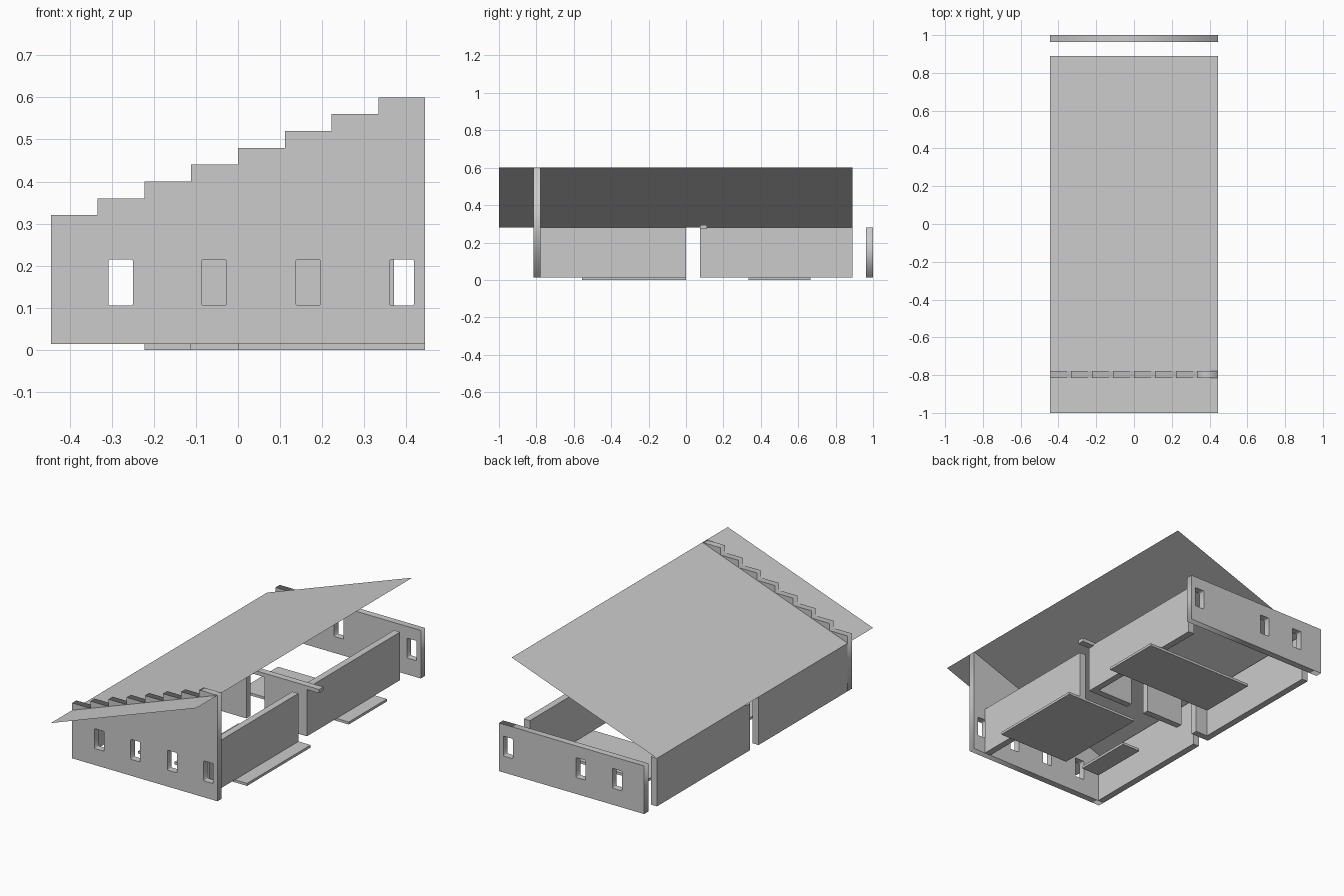
import bpy

if "Cube" in bpy.data.objects:
    bpy.data.objects.remove(bpy.data.objects["Cube"])

U = 1 / 9            # building module
T = 0.037            # wall thickness
Z0 = 0.014           # underside of walls
TOP = 0.28           # top of level walls
W = 4 * U            # half width


def mesh_object(name, verts, faces):
    me = bpy.data.meshes.new(name)
    me.from_pydata(verts, [], faces)
    me.update()
    ob = bpy.data.objects.new(name, me)
    bpy.context.collection.objects.link(ob)
    return ob


def box(name, x0, x1, y0, y1, z0, z1):
    verts = [(x, y, z) for x in (x0, x1) for y in (y0, y1) for z in (z0, z1)]
    faces = [(0, 1, 3, 2), (4, 6, 7, 5), (0, 4, 5, 1),
             (2, 3, 7, 6), (0, 2, 6, 4), (1, 5, 7, 3)]
    return mesh_object(name, verts, faces)


def pierced_wall(name, outline, window_xs, y0):
    """Extruded x-z outline with rectangular window openings."""
    cu = bpy.data.curves.new(name, 'CURVE')
    cu.dimensions = '2D'
    cu.fill_mode = 'BOTH'
    cu.extrude = T / 2
    loops = [outline]
    for x in window_xs:
        a, b, c, d, r = x - 0.029, x + 0.029, 0.105, 0.215, 0.003
        loops.append([(a + r, c), (b - r, c), (b, c + r), (b, d - r),
                      (b - r, d), (a + r, d), (a, d - r), (a, c + r)])
    for pts in loops:
        sp = cu.splines.new('POLY')
        sp.points.add(len(pts) - 1)
        for p, (x, z) in zip(sp.points, pts):
            p.co = (x, z, 0, 1)
        sp.use_cyclic_u = True
    ob = bpy.data.objects.new(name, cu)
    bpy.context.collection.objects.link(ob)
    ob.location = (0, y0 + T / 2, 0)
    ob.rotation_euler = (1.5707963, 0, 0)
    bpy.ops.object.select_all(action='DESELECT')
    ob.select_set(True)
    bpy.context.view_layer.objects.active = ob
    bpy.ops.object.convert(target='MESH')


# Stepped front wall with four windows
steps = [(-W, Z0)]
for i in range(8):
    z = 0.32 + 0.04 * i
    steps += [(-W + i * U, z), (-W + (i + 1) * U, z)]
steps.append((W, Z0))
pierced_wall("front_wall", steps, [-0.279, -0.057, 0.167, 0.389], -7 * U - T)

# Level back wall with three windows
pierced_wall("back_wall", [(-W, Z0), (-W, TOP), (W, TOP), (W, Z0)],
             [-0.279, -0.057, 0.389], 1 - T)

# Long side walls, broken by a gap near the middle
for side, x in (("left", -W), ("right", 3 * U)):
    box(side + "_wall_front", x, x + T, -7 * U, 0, Z0, TOP)
    box(side + "_wall_rear", x, x + T, U, 8 * U, Z0, TOP)

# Cross wall panels between doorways, with a beam over them
for i, (x0, x1) in enumerate([(-W, -3 * U), (-2 * U - 0.01, 0), (U, 3 * U + T)]):
    box(f"cross_wall_{i + 1}", x0, x1, U - T, U, Z0, 0.272)
box("door_beam", -W + T, W, U - T, U, 0.272, 0.293)

# Floor slabs
box("floor_slab_front", 0, W, -5 * U, 0, 0, Z0)
box("floor_slab_rear", -2 * U, W, 3 * U, 6 * U, 0, Z0)
box("floor_slab_small", -2 * U, -U, -5 * U, -2 * U, 0, Z0)

# Thin sloping roof sheet
mesh_object("roof", [(-W, -1, TOP), (W, -1, 0.6), (W, 8 * U, 0.6), (-W, 8 * U, TOP)],
            [(0, 1, 2, 3)])
